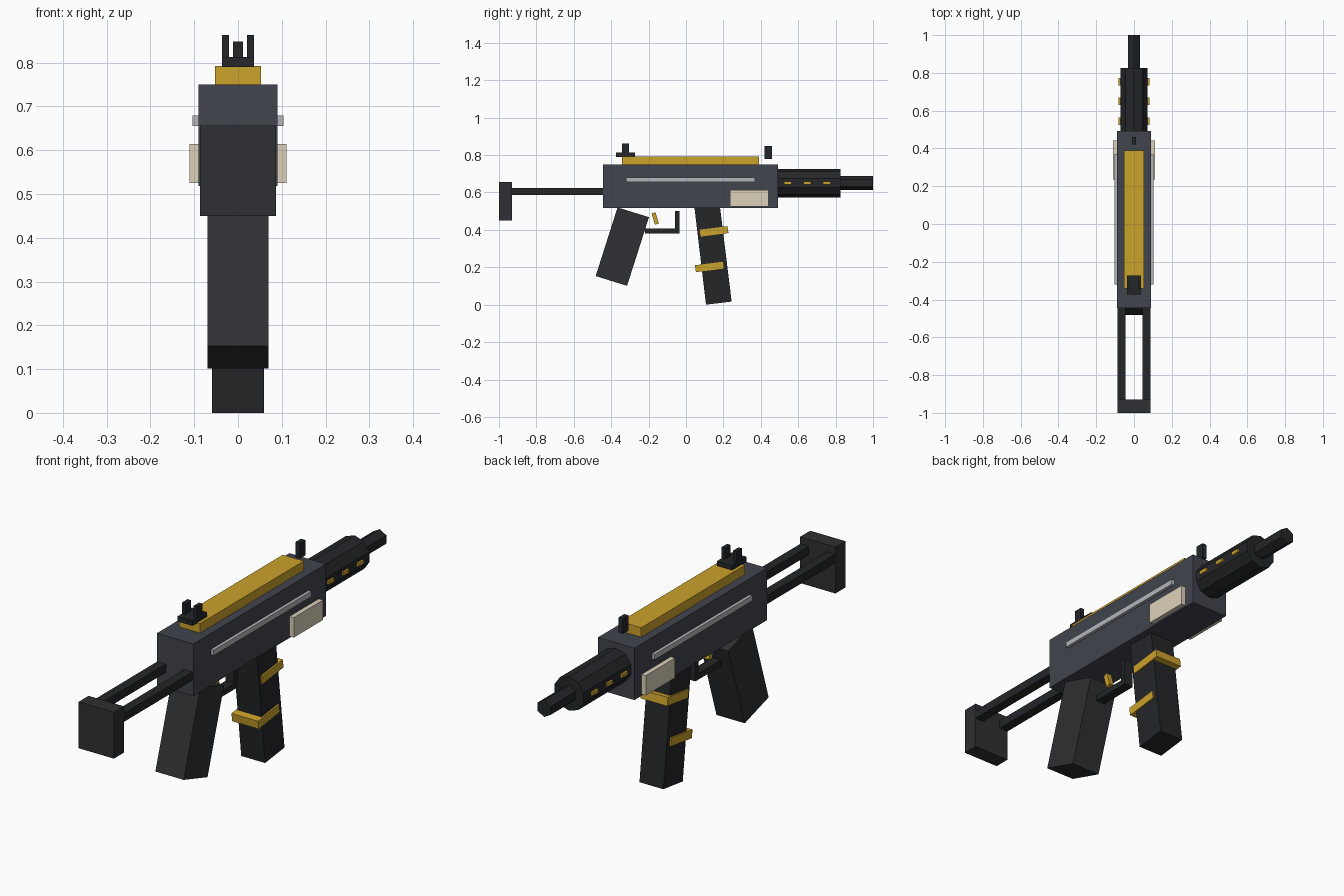
import bpy, bmesh, math
from mathutils import Matrix

if "Cube" in bpy.data.objects:
    bpy.data.objects.remove(bpy.data.objects["Cube"])


def material(name, rgb):
    m = bpy.data.materials.new(name)
    m.diffuse_color = (*rgb, 1)
    m.use_nodes = True
    m.node_tree.nodes["Principled BSDF"].inputs["Base Color"].default_value = m.diffuse_color
    return m


BODY = material("slate", (0.053, 0.058, 0.073))
DARK = material("black", (0.018, 0.019, 0.022))
GRIP = material("charcoal", (0.028, 0.029, 0.033))
GOLD = material("gold", (0.60, 0.36, 0.025))
SILVER = material("silver", (0.45, 0.47, 0.50))
CREAM = material("cream", (0.72, 0.64, 0.50))


def finish(bm, name, mat):
    bmesh.ops.recalc_face_normals(bm, faces=bm.faces)
    me = bpy.data.meshes.new(name)
    bm.to_mesh(me)
    bm.free()
    me.materials.append(mat)
    ob = bpy.data.objects.new(name, me)
    bpy.context.collection.objects.link(ob)
    return ob


def prism(name, pts, x0, x1, mat):
    """Side (y, z) profile extruded from x0 to x1."""
    bm = bmesh.new()
    face = bm.faces.new([bm.verts.new((x0, y, z)) for y, z in pts])
    ext = bmesh.ops.extrude_face_region(bm, geom=[face])["geom"]
    verts = [v for v in ext if isinstance(v, bmesh.types.BMVert)]
    bmesh.ops.translate(bm, verts=verts, vec=(x1 - x0, 0, 0))
    return finish(bm, name, mat)


def box(name, x, y, z, mat):
    return prism(name, [(y[0], z[0]), (y[1], z[0]), (y[1], z[1]), (y[0], z[1])], x[0], x[1], mat)


def pair(name, x, y, z, mat):
    """Box repeated on both sides of the centre plane."""
    box(name + "_right", x, y, z, mat)
    box(name + "_left", (-x[1], -x[0]), y, z, mat)


def tube(name, r, sides, y0, y1, z, mat):
    bm = bmesh.new()
    m = Matrix.Translation((0, (y0 + y1) / 2, z)) @ Matrix.Rotation(math.pi / 2, 4, 'X')
    bmesh.ops.create_cone(bm, cap_ends=True, segments=sides, radius1=r, radius2=r,
                          depth=y1 - y0, matrix=m)
    return finish(bm, name, mat)


# Receiver and its trim
box("receiver", (-0.09, 0.09), (-0.444, 0.492), (0.518, 0.75), BODY)
box("top_rail", (-0.052, 0.052), (-0.342, 0.39), (0.745, 0.792), GOLD)
pair("side_strip", (0.085, 0.104), (-0.32, 0.37), (0.655, 0.679), SILVER)
pair("side_panel", (0.085, 0.111), (0.235, 0.442), (0.525, 0.614), CREAM)

# Barrel with side vents
tube("barrel_shroud", 0.076, 10, 0.48, 0.825, 0.65, DARK)
tube("muzzle", 0.0375, 6, 0.80, 1.0, 0.65, DARK)
for i in range(3):
    y = 0.545 + 0.104 * i
    pair(f"vent_{i + 1}", (0.06, 0.081), (y - 0.02, y + 0.02), (0.642, 0.658), GOLD)

# Sights
box("rear_sight_base", (-0.037, 0.037), (-0.374, -0.272), (0.79, 0.813), DARK)
pair("rear_sight_ear", (0.02, 0.037), (-0.342, -0.304), (0.81, 0.863), DARK)
box("front_sight", (-0.011, 0.011), (0.42, 0.46), (0.78, 0.848), DARK)

# Skeleton stock
pair("stock_rod", (0.045, 0.087), (-0.94, -0.43), (0.587, 0.625), DARK)
box("butt_plate", (-0.087, 0.087), (-1.0, -0.93), (0.45, 0.657), GRIP)

# Pistol grip
prism("grip", [(-0.366, 0.520), (-0.198, 0.468), (-0.315, 0.101), (-0.483, 0.153)],
      -0.07, 0.07, GRIP)

# Magazine and its two wrapped bands
prism("magazine", [(0.107, 0.0), (0.244, 0.017), (0.181, 0.53), (0.044, 0.53)],
      -0.059, 0.059, DARK)
for name, y, z in (("upper_band", 0.15, 0.392), ("lower_band", 0.125, 0.202)):
    prism(name, [(y - 0.077, z + 0.009), (y + 0.072, z + 0.028),
                 (y + 0.077, z - 0.009), (y - 0.072, z - 0.028)], -0.066, 0.066, GOLD)

# Trigger and guard
box("trigger_guard", (-0.022, 0.022), (-0.22, -0.035), (0.382, 0.408), DARK)
box("guard_post", (-0.022, 0.022), (-0.058, -0.035), (0.385, 0.5), DARK)
prism("trigger", [(-0.184, 0.487), (-0.163, 0.494), (-0.145, 0.434), (-0.166, 0.427)],
      -0.012, 0.012, GOLD)
